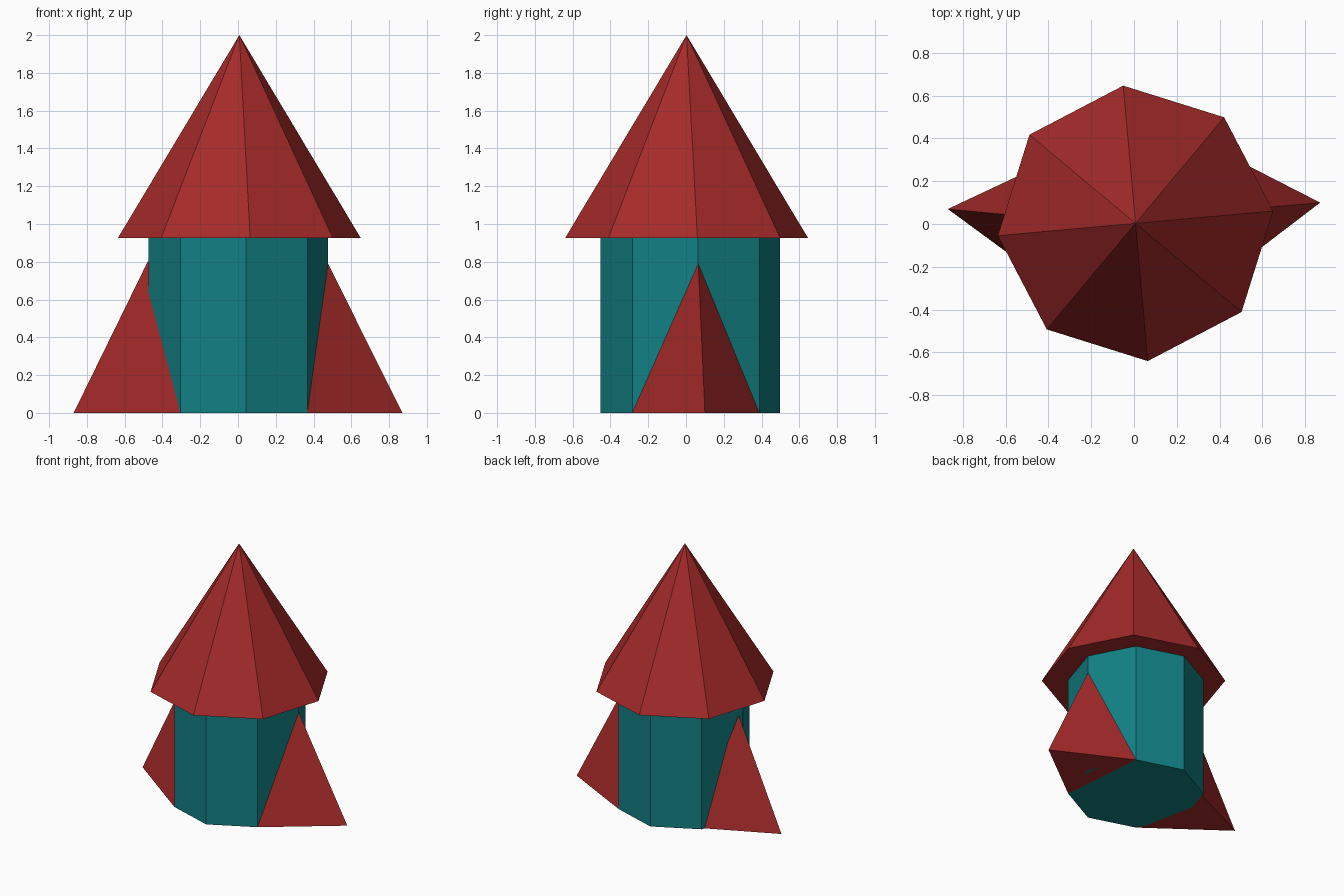
import bpy
import bmesh
from math import radians

cube = bpy.data.objects.get("Cube")
if cube:
    bpy.data.objects.remove(cube, do_unlink=True)


def make_material(name, color):
    mat = bpy.data.materials.new(name)
    mat.use_nodes = True
    mat.diffuse_color = color
    mat.node_tree.nodes["Principled BSDF"].inputs["Base Color"].default_value = color
    return mat


red = make_material("brick red", (0.376, 0.023, 0.023, 1))
teal = make_material("deep teal", (0.006, 0.216, 0.231, 1))

SIDES = 8
TWIST = radians(5.1)
EAVES = 0.925


def octagon_solid(name, mat, center, bottom, top, r_bottom, r_top):
    """Eight-sided prism or cone standing between two heights."""
    bpy.ops.mesh.primitive_cone_add(
        vertices=SIDES, radius1=r_bottom, radius2=r_top, depth=top - bottom,
        location=(*center, (bottom + top) / 2), rotation=(0, 0, TWIST))
    obj = bpy.context.object
    obj.name = name
    obj.data.materials.append(mat)
    return obj


def fin(name, mat, corners):
    """Closed four-cornered wedge leaning on the body."""
    bm = bmesh.new()
    for co in corners:
        bm.verts.new(co)
    bmesh.ops.convex_hull(bm, input=bm.verts)
    bmesh.ops.recalc_face_normals(bm, faces=bm.faces)
    mesh = bpy.data.meshes.new(name)
    bm.to_mesh(mesh)
    bm.free()
    mesh.materials.append(mat)
    obj = bpy.data.objects.new(name, mesh)
    bpy.context.collection.objects.link(obj)
    return obj


# Body column and overhanging pointed roof
octagon_solid("body", teal, (0.001, 0.022), 0, EAVES, 0.477, 0.477)
octagon_solid("roof", red, (0.007, 0.003), EAVES, 2, 0.646, 0)

# Side fins: apex on the body, outer tip, then the two corners at the body
fin("left_fin", red, [(0.477, 0.065, 0.79), (0.87, 0.10, 0),
                      (0.366, -0.285, 0), (0.307, 0.388, 0)])
fin("right_fin", red, [(-0.476, 0.033, 0.805), (-0.87, 0.07, 0),
                       (-0.306, -0.344, 0), (-0.306, 0.335, 0)])
